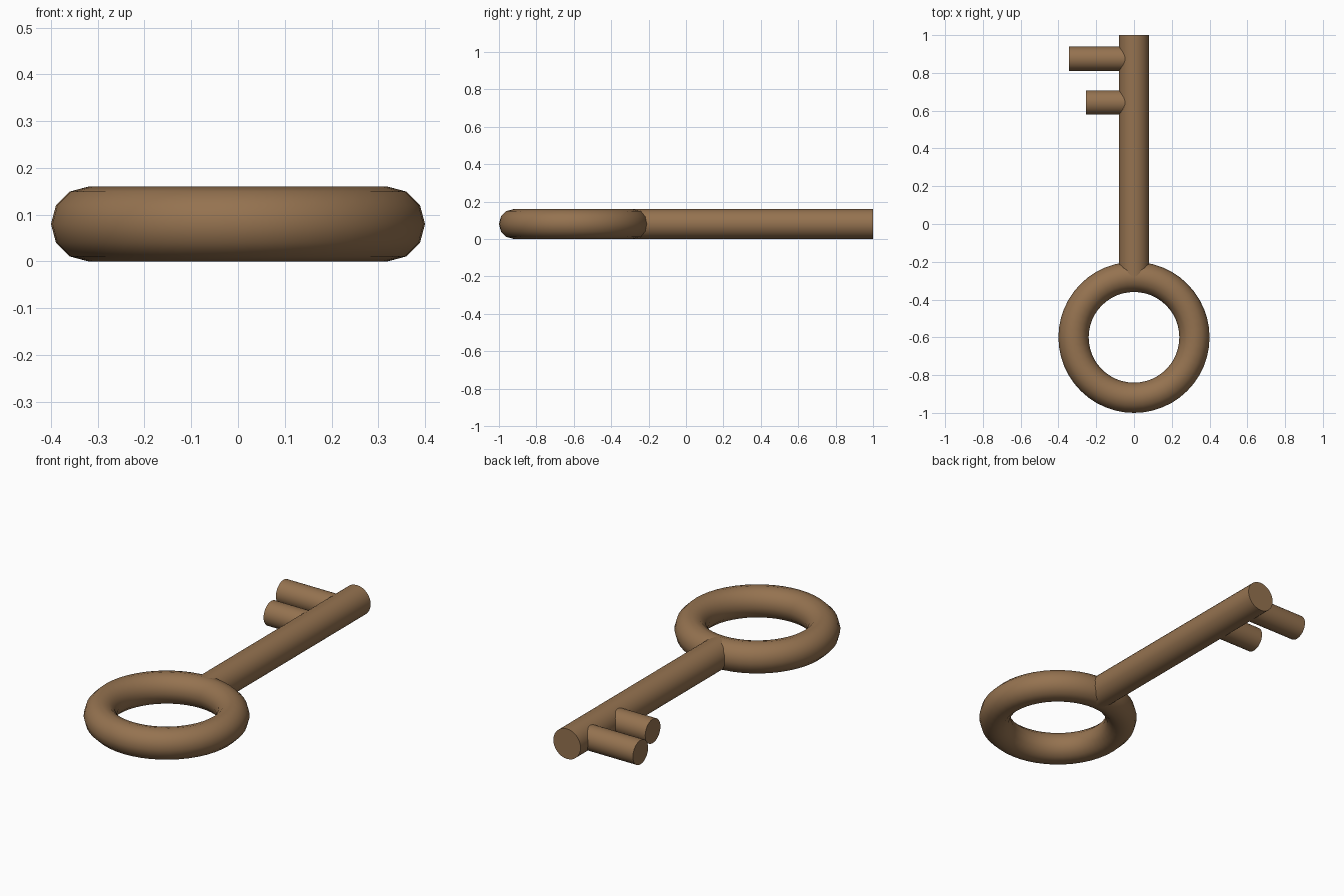
import bpy
from math import pi, radians

if "Cube" in bpy.data.objects:
    bpy.data.objects.remove(bpy.data.objects["Cube"])

Z = 0.08          # height of the key's centre plane
brass = bpy.data.materials.new("brown")
brass.diffuse_color = (0.30, 0.17, 0.08, 1)
brass.use_nodes = True
brass.node_tree.nodes["Principled BSDF"].inputs["Base Color"].default_value = brass.diffuse_color


def finish(name):
    obj = bpy.context.object
    obj.name = name
    obj.data.materials.append(brass)
    bpy.ops.object.transform_apply(location=False, rotation=True, scale=False)
    bpy.ops.object.shade_smooth_by_angle(angle=radians(40))
    return obj


def rod(name, radius, length, centre, rotation):
    bpy.ops.mesh.primitive_cylinder_add(vertices=32, radius=radius, depth=length,
                                        location=centre, rotation=rotation)
    return finish(name)


# Ring handle
bpy.ops.mesh.primitive_torus_add(location=(0, -0.6, Z), major_radius=0.32, minor_radius=0.08,
                                 major_segments=48, minor_segments=12)
finish("ring_handle")

# Shaft, from the middle of the ring tube to the tip
rod("shaft", 0.08, 1.28, (0, 0.36, Z), (pi / 2, 0, 0))

# Teeth: name, y position, outer x
for name, y, x in (("long_tooth", 0.875, -0.345), ("short_tooth", 0.643, -0.255)):
    rod(name, 0.064, -x, (x / 2, y, Z), (0, pi / 2, 0))
